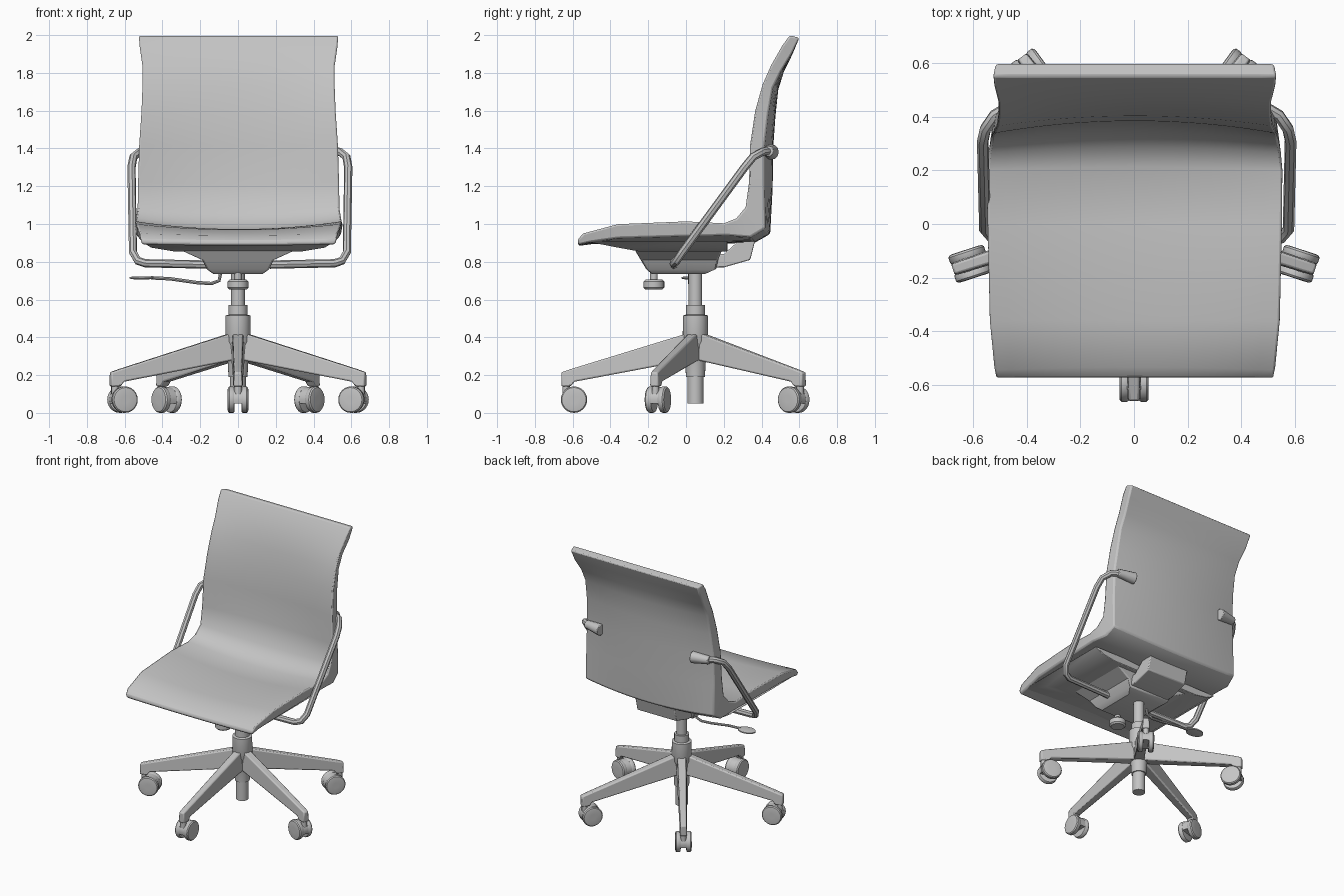
import bpy
import bmesh
from math import cos, sin, tau, radians, hypot
from mathutils import Matrix, Vector

cube = bpy.data.objects.get("Cube")
if cube:
    bpy.data.objects.remove(cube, do_unlink=True)

GREY = (0.55, 0.55, 0.55, 1.0)
grey = bpy.data.materials.new("plain grey")
grey.use_nodes = True
grey.diffuse_color = GREY
grey.node_tree.nodes["Principled BSDF"].inputs["Base Color"].default_value = GREY

HUB_Y = 0.05


def finish(obj, bevel=0.0, angle=35):
    """Give an object its colour, shading and optional rounded edges."""
    obj.data.materials.clear()
    obj.data.materials.append(grey)
    bpy.ops.object.select_all(action='DESELECT')
    obj.select_set(True)
    bpy.context.view_layer.objects.active = obj
    bpy.ops.object.shade_smooth_by_angle(angle=radians(angle))
    if bevel:
        mod = obj.modifiers.new("rounded edges", 'BEVEL')
        mod.width = bevel
        mod.segments = 2
        mod.limit_method = 'ANGLE'
        mod.angle_limit = radians(45)
    return obj


def loft(name, rings, matrix=None, bevel=0.0, angle=35):
    """Skin a row of equally sized point rings and cap both ends."""
    bm = bmesh.new()
    rows = [[bm.verts.new(p) for p in ring] for ring in rings]
    count = len(rows[0])
    for a, b in zip(rows, rows[1:]):
        for i in range(count):
            j = (i + 1) % count
            bm.faces.new((a[i], a[j], b[j], b[i]))
    bm.faces.new(rows[0])
    bm.faces.new(rows[-1])
    bm.transform(matrix or Matrix())
    bmesh.ops.recalc_face_normals(bm, faces=bm.faces)
    mesh = bpy.data.meshes.new(name)
    bm.to_mesh(mesh)
    bm.free()
    obj = bpy.data.objects.new(name, mesh)
    bpy.context.collection.objects.link(obj)
    return finish(obj, bevel, angle)


def lathe(name, profile, matrix=None, sides=24, bevel=0.0):
    """Turn (radius, height) pairs about the z axis."""
    rings = [[(r * cos(tau * i / sides), r * sin(tau * i / sides), z)
              for i in range(sides)] for r, z in profile]
    return loft(name, rings, matrix, bevel)


def stack(name, layers, bevel=0.008):
    """Rectangular layers given as (height, half width, front, rear)."""
    rings = [[(-w, f, z), (w, f, z), (w, r, z), (-w, r, z)]
             for z, w, f, r in layers]
    return loft(name, rings, bevel=bevel)


def tube(name, points, radius):
    """A bent round bar."""
    curve = bpy.data.curves.new(name, 'CURVE')
    curve.dimensions = '3D'
    curve.bevel_depth = radius
    curve.bevel_resolution = 2
    curve.use_fill_caps = True
    spline = curve.splines.new('POLY')
    spline.points.add(len(points) - 1)
    for target, p in zip(spline.points, points):
        target.co = (*p, 1)
    obj = bpy.data.objects.new(name, curve)
    bpy.context.collection.objects.link(obj)
    bpy.ops.object.select_all(action='DESELECT')
    obj.select_set(True)
    bpy.context.view_layer.objects.active = obj
    bpy.ops.object.convert(target='MESH')
    return finish(bpy.context.view_layer.objects.active)


# Padded shell: sitting side (y, z), outer side (y, z), half width, hollow
SECTIONS = [
    (-.575, .915, -.57, .89, .52, .006),
    (-.545, .95, -.50, .905, .525, .015),
    (-.36, 1.0, -.36, .925, .542, .03),
    (0, 1.015, 0, .935, .55, .042),
    (.20, 1.005, .22, .94, .552, .045),
    (.265, 1.03, .345, .93, .545, .035),
    (.315, 1.09, .42, .975, .535, .038),
    (.332, 1.22, .415, 1.2, .533, .045),
    (.338, 1.42, .415, 1.41, .527, .047),
    (.365, 1.6, .435, 1.58, .515, .04),
    (.405, 1.74, .46, 1.72, .51, .03),
    (.45, 1.84, .505, 1.81, .51, .014),
    (.51, 1.945, .56, 1.9, .525, .004),
    (.55, 1.999, .6, 1.985, .53, 0),
]
COLS = 16
rings = []
for yf, zf, yb, zb, width, hollow in SECTIONS:
    dy, dz = yb - yf, zb - zf
    size = hypot(dy, dz)
    ring = []
    for y, z, w, direction in ((yf, zf, width, 1), (yb, zb, width * .98, -1)):
        for i in range(COLS + 1):
            u = direction * (2 * i / COLS - 1)
            push = hollow * (1 - u * u) / size
            ring.append((u * w + .003, y + dy * push, z + dz * push))
    rings.append(ring)
loft("seat_and_backrest", rings, bevel=0.01, angle=40)

# Pan and tilt mechanism below the seat
stack("seat_pan", [(.855, .34, -.25, .22), (.875, .46, -.36, .22),
                   (.91, .515, -.54, .22)], .004)
stack("tilt_housing", [(.735, .13, -.18, .1), (.76, .165, -.21, .16),
                       (.81, .19, -.24, .17), (.86, .3, -.27, .19)])
REAR_ARM = [(.08, .77), (.2, .77), (.34, .81), (.37, .93), (.3, .93), (.2, .84),
            (.08, .84)]
loft("rear_support", [[(x, y, z) for y, z in REAR_ARM] for x in (-.16, .16)],
     bevel=0.006)

# Tension knob and height lever
lathe("tension_knob", [(.045, .653), (.055, .663), (.055, .695), (.045, .705),
                       (.02, .705), (.02, .76)],
      Matrix.Translation((0, -.17, 0)))
tube("lever_rod", [(-.09, .02, .75), (-.1, .02, .70), (-.14, .02, .685),
                   (-.22, .02, .69), (-.36, .02, .71), (-.46, .02, .715)], .009)
lathe("lever_paddle", [(.6, -.008), (1, -.004), (1, .004), (.6, .008)],
      Matrix.Translation((-.51, .02, .715)) @ Matrix.Diagonal((.065, .045, 1, 1)))

# Side bars that tie the mechanism to the back
ARM = [(.16, -.065, .785), (.5, -.065, .792), (.54, -.05, .805), (.566, -.02, .85),
       (.574, .31, 1.30), (.564, .355, 1.355), (.53, .405, 1.382), (.47, .44, 1.385)]
for side, sign in (("left", 1), ("right", -1)):
    tube(side + "_side_bar", [(sign * x + .01, y, z) for x, y, z in ARM], .022)
    turn = Vector((-sign, .12, -.03)).to_track_quat('Z', 'Y').to_matrix().to_4x4()
    lathe(side + "_back_bracket", [(.028, 0), (.032, .04), (.042, .13)],
          Matrix.Translation((sign * .5 + .005, .435, 1.385)) @ turn, 12, .005)

# Gas column and hub
lathe("column_and_hub", [(.042, .05), (.042, .19), (.05, .19), (.06, .36), (.068, .38),
                         (.066, .515), (.05, .52), (.05, .57),
                         (.036, .57), (.036, .78)],
      Matrix.Translation((0, HUB_Y, 0)))

# Five legs, each with a twin wheel caster
LEG = [(.03, .036, .28, .425), (.64, .026, .165, .238), (.66, .026, .14, .232),
       (.71, .024, .14, .215)]
leg_rings = [[(r, -w, lo), (r, w, lo), (r, w * .8, hi), (r, -w * .8, hi)]
             for r, w, lo, hi in LEG]
WHEEL = [(.05, .018), (.066, .02), (.07, .026), (.07, .046), (.064, .053),
         (.054, .055), (.02, .055)]
# Hood filling the upper half between the wheels
HOOD = [(-.062, -.02), (.062, -.02)] + [
    (.066 * cos(tau * i / 20), .066 * sin(tau * i / 20)) for i in range(11)]
for k in range(5):
    place = (Matrix.Translation((0, HUB_Y, 0))
             @ Matrix.Rotation(tau * k / 5 - tau / 4, 4, 'Z'))
    loft(f"leg_{k + 1}", leg_rings, place, .008)
    axle = place @ Matrix.Translation((.643, 0, .07))
    for label, sign in (("a", 1), ("b", -1)):
        lathe(f"caster_{k + 1}_wheel_{label}", WHEEL,
              axle @ Matrix.Rotation(sign * tau / 4, 4, 'X'))
    loft(f"caster_{k + 1}_hood", [[(x, y, z) for x, z in HOOD]
                                  for y in (-.024, .024)], axle)
    lathe(f"caster_{k + 1}_stem", [(.02, .10), (.02, .18)],
          place @ Matrix.Translation((.685, 0, 0)), 12)
